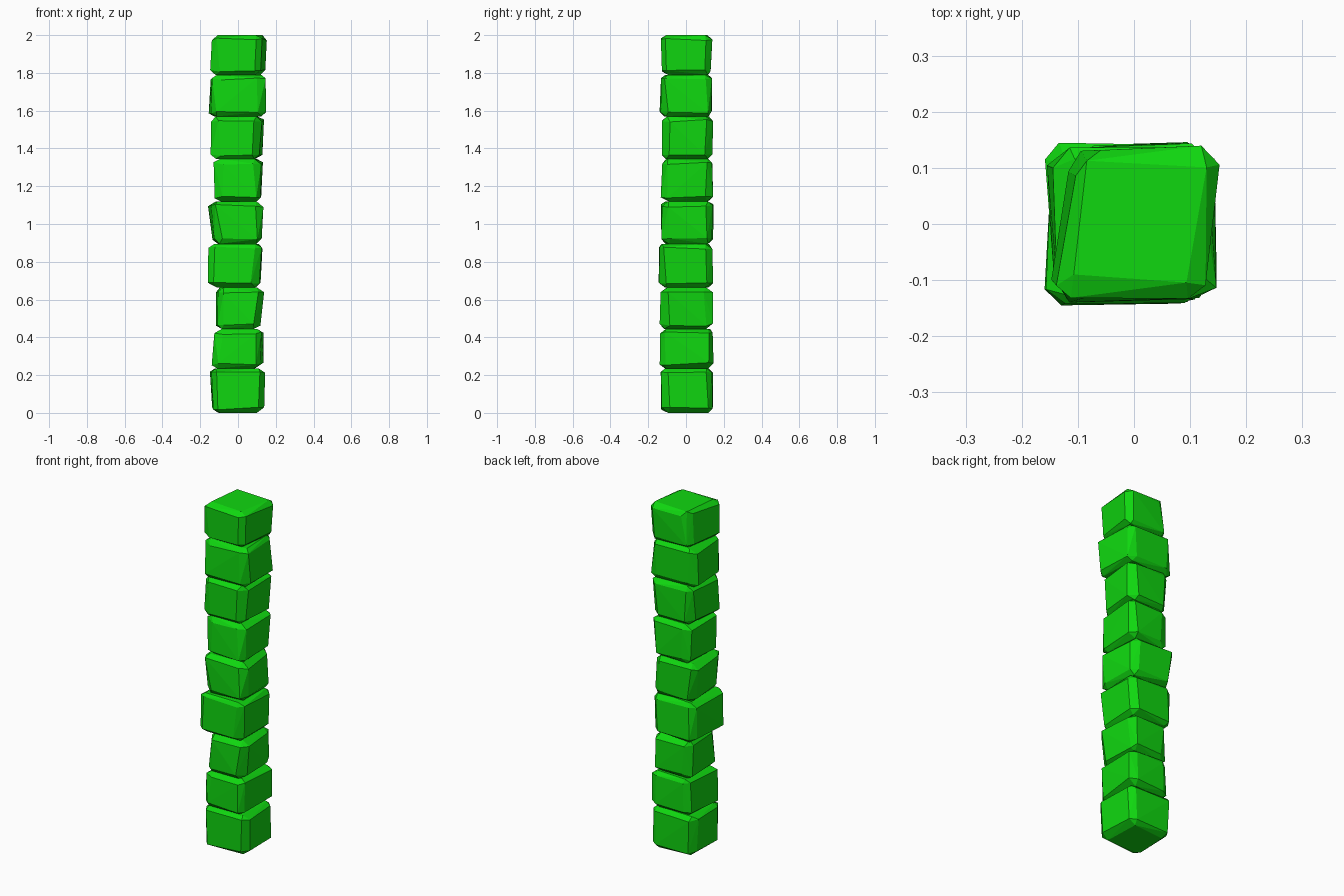
import bpy, bmesh, random
from itertools import product
from mathutils import Vector

old = bpy.data.objects.get("Cube")
if old:
    bpy.data.objects.remove(old, do_unlink=True)

green = bpy.data.materials.new("bright green")
green.use_nodes = True
colour = (0.005, 0.68, 0.005, 1)
green.diffuse_color = colour
green.node_tree.nodes["Principled BSDF"].inputs["Base Color"].default_value = colour

random.seed(4)


def block(name, z0, z1, bottom, top, depth, skew, inset):
    """Rough-hewn chamfered block: x range at bottom and top, y range, skew of x with y."""
    bm = bmesh.new()
    for i, j, k in product((0, 1), repeat=3):
        centre_z = (z0 + z1) / 2
        for full in range(3):
            # each corner is cut into three points, one on each neighbouring side
            chip = [0 if axis == full else inset[axis] * random.uniform(0.65, 1.3)
                    for axis in range(3)]
            x = (bottom, top)[k][i] + (chip[0] if i == 0 else -chip[0])
            y = depth[j] + (chip[1] if j == 0 else -chip[1])
            z = (z0, z1)[k] + (chip[2] if k == 0 else -chip[2])
            if full < 2:
                wear = random.uniform(0, 0.01)
                x -= wear * (1 if x > 0 else -1)
                y -= wear * (1 if y > 0 else -1)
            x += skew * y * (1 if full == 0 or k else 0.5)
            bm.verts.new(Vector((x, y, z)))
    hull = bmesh.ops.convex_hull(bm, input=bm.verts)
    loose = [v for v in bm.verts if not v.link_faces]
    bmesh.ops.delete(bm, geom=loose, context="VERTS")
    bmesh.ops.dissolve_limit(bm, angle_limit=0.03, verts=bm.verts, edges=bm.edges)
    bmesh.ops.recalc_face_normals(bm, faces=bm.faces)
    mesh = bpy.data.meshes.new(name)
    bm.to_mesh(mesh)
    bm.free()
    mesh.materials.append(green)
    obj = bpy.data.objects.new(name, mesh)
    bpy.context.collection.objects.link(obj)


# Blocks from the ground up: top height, bottom x, top x, y range, skew
stack = [
    (.235, (-.14, .14), (-.15, .145), (-.135, .145), -.05),
    (.445, (-.135, .13), (-.12, .13), (-.14, .15), .05),
    (.665, (-.115, .125), (-.12, .135), (-.14, .145), -.04),
    (.895, (-.155, .12), (-.16, .135), (-.15, .145), .04),
    (1.12, (-.135, .13), (-.155, .13), (-.135, .145), -.06),
    (1.345, (-.12, .125), (-.125, .135), (-.135, .145), .05),
    (1.57, (-.14, .125), (-.14, .14), (-.135, .145), .05),
    (1.79, (-.155, .15), (-.145, .145), (-.14, .145), -.04),
    (2, (-.14, .14), (-.125, .145), (-.135, .14), .14),
]
base = 0
for number, (height, bottom, top, depth, skew) in enumerate(stack, 1):
    block(f"stone_block_{number}", base, height, bottom, top, depth, skew,
          (.035, .035, .024))
    base = height
